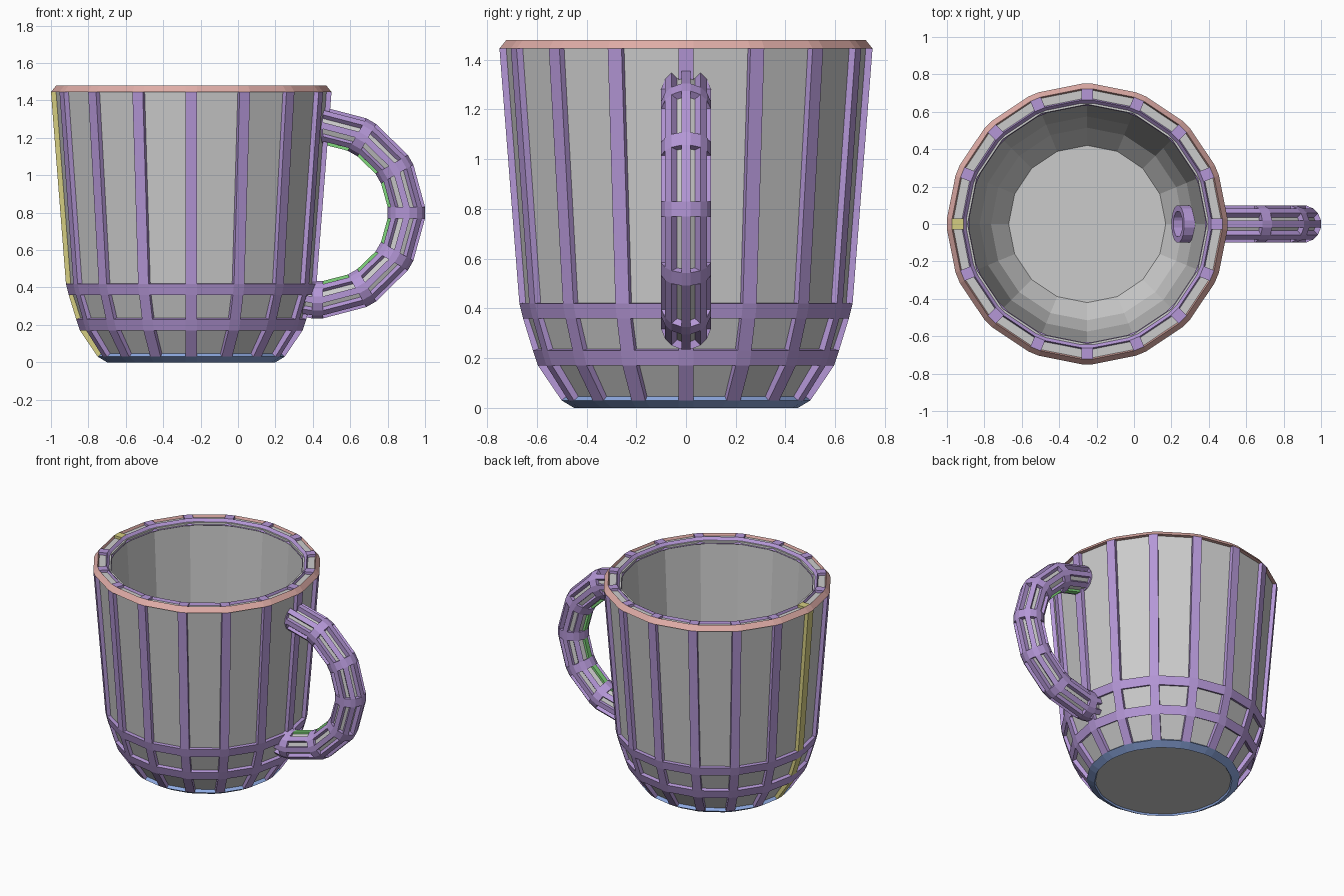
import bpy, bmesh
from math import sin, cos, pi, radians
from mathutils import Vector

if "Cube" in bpy.data.objects:
    bpy.data.objects.remove(bpy.data.objects["Cube"])

CX = -0.25          # cup axis
SIDES, TUBE = 16, 8


def material(name, rgb):
    m = bpy.data.materials.new(name)
    m.diffuse_color = (*rgb, 1)
    m.use_nodes = True
    m.node_tree.nodes["Principled BSDF"].inputs["Base Color"].default_value = m.diffuse_color
    return m


purple = material("purple", (0.46, 0.31, 0.68))
salmon = material("salmon", (0.75, 0.42, 0.39))
blue = material("blue", (0.27, 0.40, 0.76))
yellow = material("yellow", (0.66, 0.61, 0.22))
green = material("green", (0.22, 0.68, 0.2))


def build(name, strips, mat=None, closed=False):
    """Each strip is a list of point loops that are bridged in order."""
    bm = bmesh.new()
    for loops in strips:
        rows = [[bm.verts.new(p) for p in loop] for loop in loops]
        pairs = list(zip(rows, rows[1:]))
        if closed:
            pairs.append((rows[-1], rows[0]))
        for a, b in pairs:
            n = len(a)
            for k in range(n):
                bm.faces.new((a[k], a[(k + 1) % n], b[(k + 1) % n], b[k]))
    bmesh.ops.remove_doubles(bm, verts=bm.verts, dist=1e-5)
    bmesh.ops.recalc_face_normals(bm, faces=bm.faces)
    me = bpy.data.meshes.new(name)
    bm.to_mesh(me)
    bm.free()
    ob = bpy.data.objects.new(name, me)
    bpy.context.collection.objects.link(ob)
    if mat:
        me.materials.append(mat)
    return ob


def around(p, i, s=0.0):
    """Profile point (r, z) at cup corner i, shifted sideways by s."""
    a = 2 * pi * i / SIDES
    return Vector((CX + p[0] * cos(a) - s * sin(a), p[0] * sin(a) + s * cos(a), p[1]))


# Cup body: hollow 16-sided wall with floor
wall = [(0.465, 0.012), (0.585, 0.2), (0.648, 0.39), (0.73, 1.462),
        (0.64, 1.462), (0.575, 0.39), (0.515, 0.22), (0.42, 0.1)]
body = build("cup_body", [[[around(p, i) for i in range(SIDES)] for p in wall]])
bm = bmesh.new()
bm.from_mesh(body.data)
bmesh.ops.holes_fill(bm, edges=[e for e in bm.edges if e.is_boundary], sides=SIDES)
bmesh.ops.recalc_face_normals(bm, faces=bm.faces)
bm.to_mesh(body.data)
bm.free()

# Cup lattice: outer profile, even segments are rings and odd ones are ribs
outer = [Vector(p) for p in ((0.45, 0), (0.5, 0.03), (0.595, 0.17), (0.615, 0.23),
         (0.655, 0.36), (0.67, 0.42), (0.75, 1.445), (0.722, 1.48),
         (0.662, 1.48), (0.63, 1.445))]
inner = []
for k, p in enumerate(outer):
    d = (outer[min(k + 1, 9)] - outer[max(k - 1, 0)]).normalized()
    inner.append(p + Vector((-d.y, d.x)) * 0.04)
HALF = 0.03


def cup_ring(k):
    sec = (outer[k], outer[k + 1], inner[k + 1], inner[k])
    return [[around(p, i, s) for p in sec] for i in range(SIDES) for s in (-HALF, HALF)]


def cup_rib(k, i):
    return [[around(outer[j], i, -HALF), around(outer[j], i, HALF),
             around(inner[j], i, HALF), around(inner[j], i, -HALF)] for j in (k, k + 1)]


build("base_ring", [cup_ring(0)], blue, True)
build("lower_bands", [cup_ring(2), cup_ring(4)], purple, True)
build("outer_rim", [cup_ring(6)], salmon, True)
build("inner_rim", [cup_ring(8)], purple, True)
build("cup_ribs", [cup_rib(k, i) for k in (1, 3, 5, 7)
                   for i in range(SIDES) if i != SIDES // 2], purple)
build("back_seam_rib", [cup_rib(k, SIDES // 2) for k in (1, 3, 5, 7)], yellow)

# Handle path stations: (centre, outward normal, tangent)
stations = []
for deg in (90, 60, 30, 0, -30, -60, -90, -110):
    a = radians(deg)
    stations.append((Vector((0.425 + 0.475 * cos(a), 0, 0.8 + 0.465 * sin(a))),
                     Vector((cos(a), 0, sin(a))), Vector((sin(a), 0, -cos(a)))))


def tube_point(st, along, r, j, s=0.0):
    c, n, t = st
    a = 2 * pi * j / TUBE
    y = Vector((0, 1, 0))
    return (c + t * along + (n * cos(a) + y * sin(a)) * r
            + (y * cos(a) - n * sin(a)) * s)


# Handle core
build("handle_core", [[[tube_point(st, 0, 0.083, j) for j in range(TUBE)]
                       for st in stations]])

# Handle lattice
R0, R1, HW = 0.1, 0.068, 0.018


def handle_ring(st):
    sec = ((-HALF, R0), (HALF, R0), (HALF, R1), (-HALF, R1))
    return [[tube_point(st, l, r, j, s) for l, r in sec]
            for j in range(TUBE) for s in (-HW, HW)]


def handle_rib(k, j):
    sec = ((R0, -HW), (R0, HW), (R1, HW), (R1, -HW))
    return [[tube_point(st, l, r, j, s) for r, s in sec]
            for st, l in ((stations[k], HALF), (stations[k + 1], -HALF))]


spans = range(len(stations) - 1)
build("handle_rings", [handle_ring(st) for st in stations], purple, True)
build("handle_ribs", [handle_rib(k, j) for k in spans
                      for j in range(TUBE) if j != TUBE // 2], purple)
build("handle_inner_rib", [handle_rib(k, TUBE // 2) for k in spans], green)
